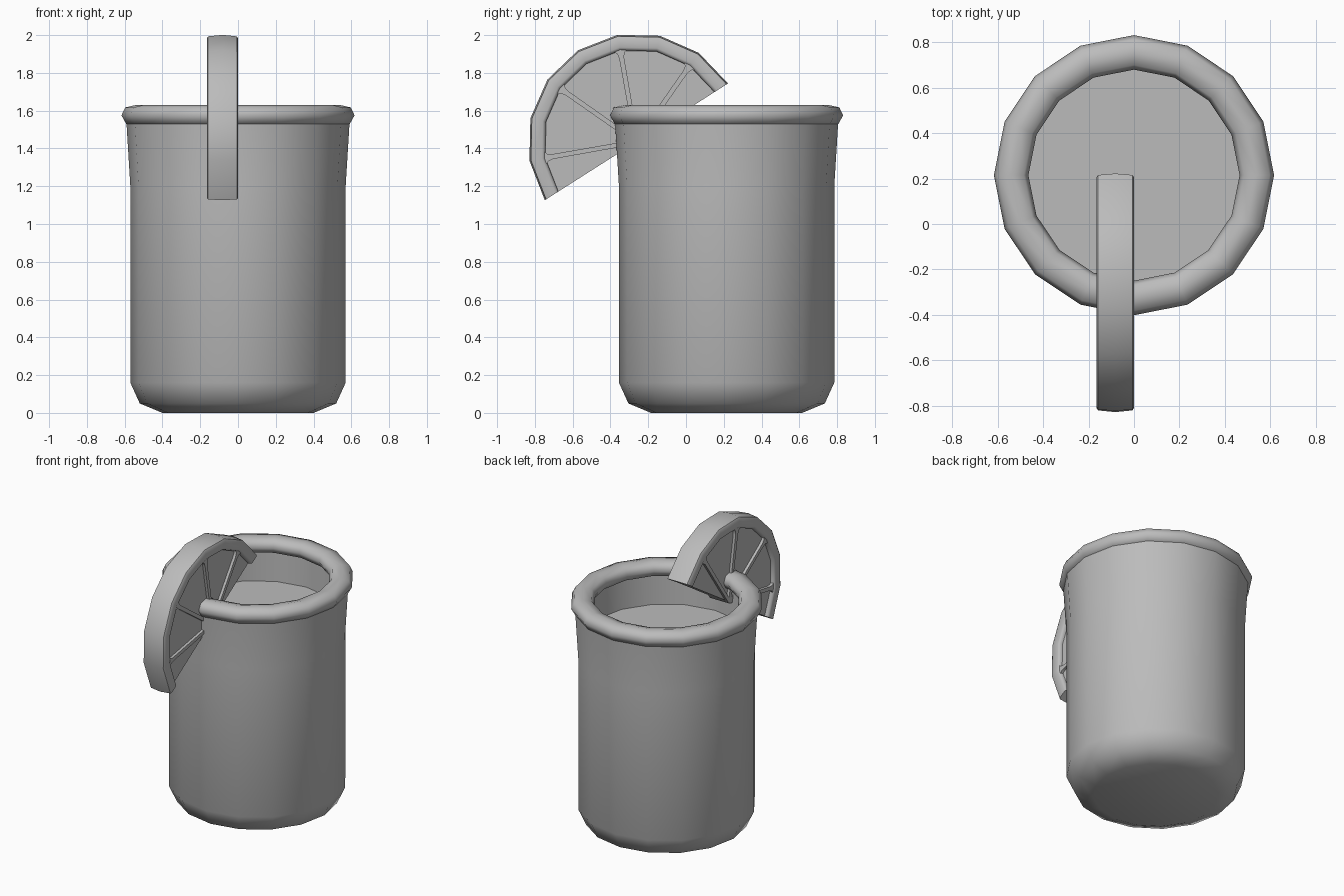
import bpy, bmesh, math
from mathutils import Vector

if "Cube" in bpy.data.objects:
    bpy.data.objects.remove(bpy.data.objects["Cube"])

grey = bpy.data.materials.new("plain_grey")
grey.diffuse_color = (0.5, 0.5, 0.5, 1)
grey.use_nodes = True
grey.node_tree.nodes["Principled BSDF"].inputs["Base Color"].default_value = grey.diffuse_color


def finish(name, bm, angle):
    bmesh.ops.remove_doubles(bm, verts=bm.verts, dist=1e-5)
    bmesh.ops.recalc_face_normals(bm, faces=bm.faces)
    me = bpy.data.meshes.new(name)
    bm.to_mesh(me)
    bm.free()
    me.materials.append(grey)
    ob = bpy.data.objects.new(name, me)
    bpy.context.collection.objects.link(ob)
    bpy.ops.object.select_all(action='DESELECT')
    ob.select_set(True)
    bpy.context.view_layer.objects.active = ob
    bpy.ops.object.shade_smooth_by_angle(angle=math.radians(angle))
    return ob


def add_sweep(bm, profile, place, angles, full, closed):
    """Sweep (radius, offset) points through angles; place() gives positions."""
    rings = [[bm.verts.new(place(r, h, a)) for r, h in profile] for a in angles]
    n = len(profile)
    for i in range(len(rings) if full else len(rings) - 1):
        p, q = rings[i], rings[(i + 1) % len(rings)]
        for j in range(n if closed else n - 1):
            k = (j + 1) % n
            if profile[j][0] == 0 and profile[k][0] == 0:
                continue
            if profile[j][0] == 0:
                bm.faces.new((p[j], p[k], q[k]))
            elif profile[k][0] == 0:
                bm.faces.new((p[j], p[k], q[j]))
            else:
                bm.faces.new((p[j], p[k], q[k], q[j]))
    if not full:
        bm.faces.new(rings[0])
        bm.faces.new(rings[-1])


# Cup parts turn about a vertical axis
CUP_Y = 0.215
around = [math.tau * i / 16 for i in range(16)]


def cup_point(r, h, a):
    return Vector((r * math.cos(a), CUP_Y + r * math.sin(a), h))


def lathe(name, profile, closed=False, angle=50):
    bm = bmesh.new()
    add_sweep(bm, profile, cup_point, around, True, closed)
    return finish(name, bm, angle)


lathe("cup_body", [(0, 0), (0.40, 0), (0.52, 0.05), (0.57, 0.16), (0.57, 1.2),
                   (0.592, 1.56), (0.545, 1.56), (0.535, 1.2), (0, 1.2)])
lathe("cup_rim", [(0.592, 1.53), (0.617, 1.575), (0.597, 1.617), (0.54, 1.63),
                  (0.485, 1.617), (0.465, 1.575), (0.485, 1.535), (0.54, 1.52)], True, 60)
lathe("drink", [(0, 1.19), (0.545, 1.19), (0.545, 1.31), (0, 1.31)])

# Citrus slice parts turn about a sideways axis
SLICE = Vector((-0.0825, -0.2625, 1.435))
START = 32.5
arc = [math.radians(START + 22.5 * i) for i in range(9)]


def slice_point(r, h, a):
    return SLICE + Vector((h, r * math.cos(a), r * math.sin(a)))


# Rind with a slightly domed outside
half = [(0.490, 0.065), (0.498, 0.079), (0.508, 0.0825), (0.556, 0.0825), (0.567, 0.076)]
rind = half + [(0.575, 0)] + [(r, -h) for r, h in reversed(half)]
bm = bmesh.new()
add_sweep(bm, rind, slice_point, arc, False, True)
finish("slice_rind", bm, 50)

# Recessed flesh, a half disc
bm = bmesh.new()
W = 0.055
for side in (W, -W):
    bm.faces.new([bm.verts.new(slice_point(0.5, side, a)) for a in arc])
for i in range(len(arc)):
    a, b = arc[i], arc[(i + 1) % len(arc)]
    bm.faces.new([bm.verts.new(slice_point(0.5, s, t))
                  for s, t in ((W, a), (W, b), (-W, b), (-W, a))])
finish("slice_flesh", bm, 30)

# Membranes between segments, flared where they meet the rind
outline = [(0.0, 0.012), (0.45, 0.013), (0.475, 0.019), (0.498, 0.042)]
outline += [(r, -w) for r, w in reversed(outline)]
bm = bmesh.new()
for deg in (55, 100, 145, 190):
    a = math.radians(deg)
    along = Vector((0, math.cos(a), math.sin(a)))
    across = Vector((0, -math.sin(a), math.cos(a)))
    loops = [[bm.verts.new(SLICE + along * r + across * w + Vector((h, 0, 0)))
              for r, w in outline] for h in (0.074, -0.074)]
    for loop in loops:
        bm.faces.new(loop)
    for j in range(len(outline)):
        k = (j + 1) % len(outline)
        bm.faces.new((loops[0][j], loops[0][k], loops[1][k], loops[1][j]))
finish("slice_membranes", bm, 35)
